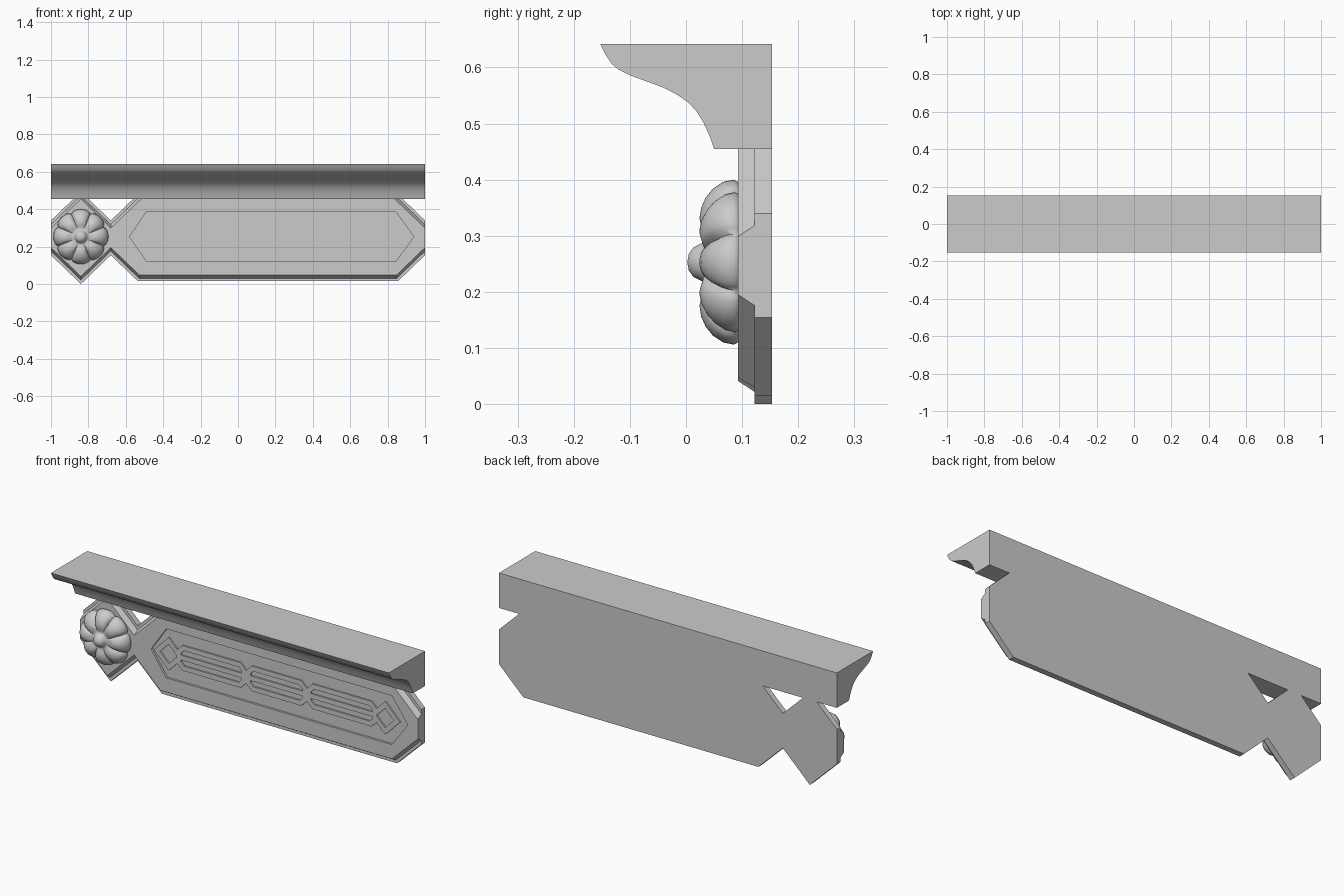
import bpy, bmesh, math
from mathutils import Vector

if "Cube" in bpy.data.objects:
    bpy.data.objects.remove(bpy.data.objects["Cube"])

ZC = 0.247      # height of the frieze centre line
TOP = 0.455     # underside of the cornice
SLOPE = 0.9625


def finish(name, bm):
    bmesh.ops.recalc_face_normals(bm, faces=bm.faces)
    me = bpy.data.meshes.new(name)
    bm.to_mesh(me)
    bm.free()
    ob = bpy.data.objects.new(name, me)
    bpy.context.collection.objects.link(ob)
    return ob


def smooth(ob, deg):
    bpy.ops.object.select_all(action='DESELECT')
    ob.select_set(True)
    bpy.context.view_layer.objects.active = ob
    bpy.ops.object.shade_smooth_by_angle(angle=math.radians(deg))


def loft(name, loops, closed=False):
    """Skin between equal-length loops; cap the ends or close round."""
    bm = bmesh.new()
    rings = [[bm.verts.new(p) for p in loop] for loop in loops]
    n = len(rings[0])
    for a, b in zip(rings, rings[1:] + ([rings[0]] if closed else [])):
        for i in range(n):
            j = (i + 1) % n
            bm.faces.new((a[i], a[j], b[j], b[i]))
    if not closed:
        bm.faces.new(rings[0])
        bm.faces.new(rings[-1])
    return finish(name, bm)


def prism(name, pts, y0, y1):
    return loft(name, [[(x, y, z) for x, z in pts] for y in (y0, y1)])


def offset(pts, d):
    """Mitred offset of a closed x-z outline (counter-clockwise, + is inward)."""
    out = []
    P = [Vector(p) for p in pts]
    for i, p in enumerate(P):
        e1 = (p - P[i - 1]).normalized()
        e2 = (P[(i + 1) % len(P)] - p).normalized()
        n1, n2 = Vector((-e1.y, e1.x)), Vector((-e2.y, e2.x))
        out.append(p + (n1 + n2) * d / (1 + n1.dot(n2)))
    return out


def band(name, pts, w, y0, y1):
    a, b = offset(pts, -w / 2), offset(pts, w / 2)
    return loft(name, [[(x, y, z) for x, z in ring]
                       for ring, y in ((a, y1), (a, y0), (b, y0), (b, y1))], closed=True)


# Cornice moulding
prof = [(-.153, .642), (-.143, .622), (-.132, .606), (-.12, .596), (-.1, .586), (-.07, .575),
        (-.04, .564), (-.015, .551), (.005, .537), (.02, .52), (.032, .5), (.042, .478),
        (.05, TOP), (.153, TOP), (.153, .642)]
smooth(loft("cornice", [[(x, y, z) for y, z in prof] for x in (-1, 1)]), 25)


# Frieze: joined rosette diamond and long panel, stepped and chamfered
def frieze_loop(n, p, y):
    d = n + 0.16 * SLOPE
    h = TOP - ZC
    dx = max(0.001, (d - h) / SLOPE)
    lo, hi = (p - n) / SLOPE, (h - n) / SLOPE
    pts = [(-1, -n), (-.84, -d), (-.68, -n), (-.68 + lo, -p), (1 - lo, -p), (1, -n),
           (1, n), (1 - hi, h), (-.68 + hi, h), (-.68, n), (-.84 + dx, h), (-.84 - dx, h), (-1, n)]
    return [(x, y, ZC + z) for x, z in pts]


frieze = loft("frieze_panel", [frieze_loop(.093, .232, .153), frieze_loop(.093, .232, .122),
                               frieze_loop(.071, .217, .122), frieze_loop(.052, .2, .093)])

# Shallow sunken field in the long panel
field = [(-.58, .253), (-.49, .123), (.845, .123), (.94, .253), (.845, .385), (-.49, .385)]
cutter = prism("field_cutter", field, .05, .104)
cutter.hide_render = True
mod = frieze.modifiers.new("field", 'BOOLEAN')
mod.operation = 'DIFFERENCE'
mod.solver = 'EXACT'
mod.object = cutter
bpy.context.view_layer.objects.active = frieze
bpy.ops.object.modifier_apply(modifier="field")
bpy.data.objects.remove(cutter)

# Fretwork: three long links with centre bars, diamonds at both ends
FZ, W, Y0, Y1 = .253, .026, .106, .096
xs = [-.43, -.02, .34, .755]
for i, (a, b) in enumerate(zip(xs, xs[1:])):
    h, c = .054, .025
    a, b = a + W / 2, b - W / 2
    link = [(a + c, FZ - h), (b - c, FZ - h), (b, FZ - h + c), (b, FZ + h - c),
            (b - c, FZ + h), (a + c, FZ + h), (a, FZ + h - c), (a, FZ - h + c)]
    band(f"fret_link_{i}", link, W, Y0, Y1)
    a, b = a + W / 2, b - W / 2
    prism(f"fret_bar_{i}", [(a, FZ - W / 2), (b, FZ - W / 2), (b, FZ + W / 2), (a, FZ + W / 2)], Y0, Y1)
for side, x in (("left", -.478), ("right", .803)):
    r = .07
    band(f"fret_diamond_{side}", [(x, FZ - r), (x + r, FZ), (x, FZ + r), (x - r, FZ)], W, Y0, Y1)

# Rosette: eight rounded lobes round a raised button
section = [(.140, .098), (.147, .085), (.143, .066), (.131, .048), (.115, .035), (.097, .027),
           (.078, .024), (.06, .028), (.046, .034), (.036, .033), (.032, .024), (.026, .013),
           (.015, .005), (.004, .003)]
loops = []
for r, y in section:
    k = min(1, max(0, (r - .036) / .06))
    loop = []
    for s in range(96):
        t = math.tau * s / 96
        dip = 1 - math.sqrt(abs(math.cos(4 * t)) * .96 + .04 * math.cos(4 * t) ** 2)
        rr = r * (1 - .11 * k * dip)
        yy = y + .022 * k * dip * (.098 - y) / .075
        loop.append((-.84 + rr * math.cos(t), yy, .253 + rr * math.sin(t)))
    loops.append(loop)
smooth(loft("rosette", loops), 70)
